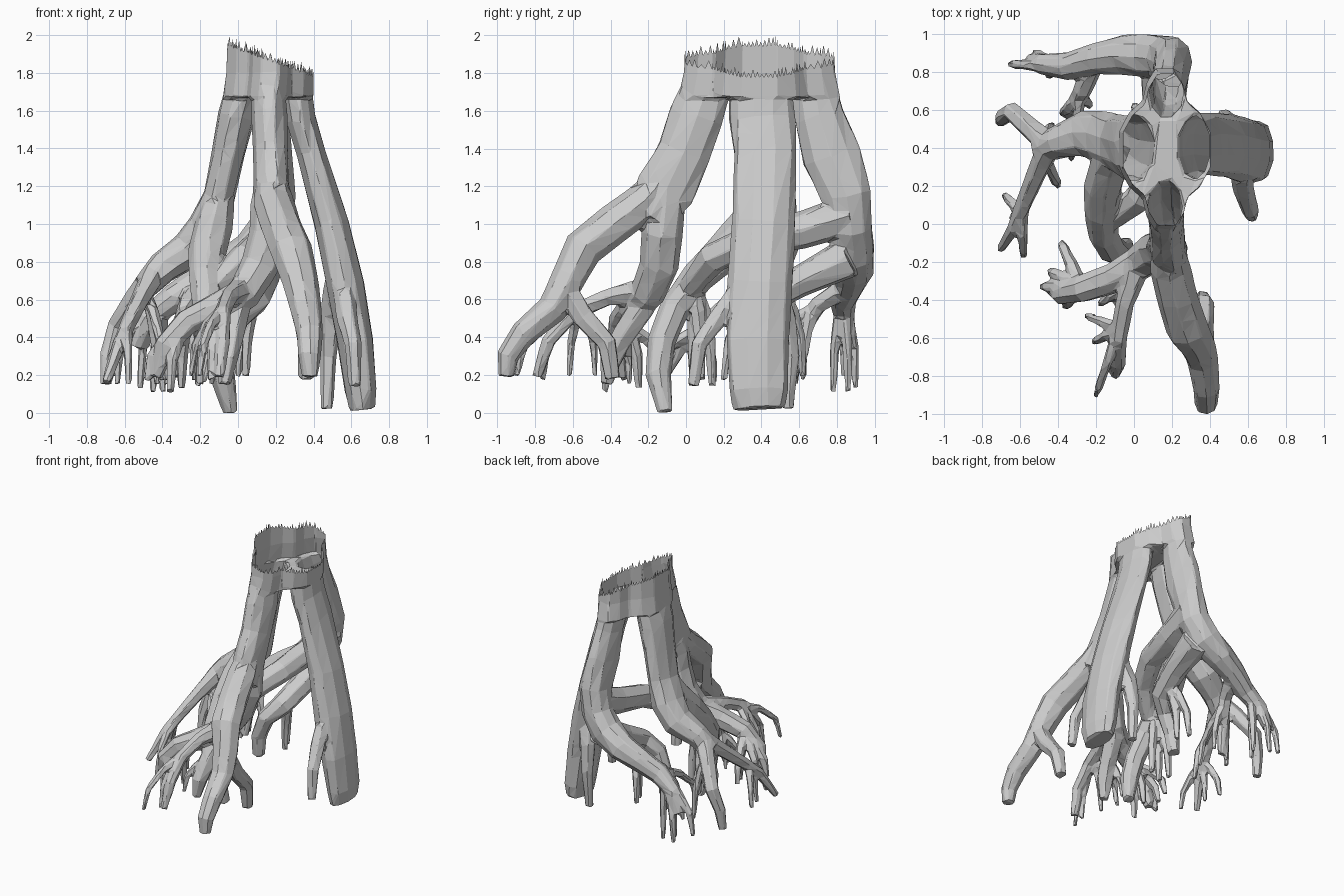
import bpy, bmesh, math, random
from mathutils import Vector

random.seed(4)
verts, faces = [], []          # closed volumes, fused into one shell at the end
X, Y = (1, 0, 0), (0, 1, 0)


def loft(rings):
    """Closed volume through equal-length rings of points."""
    o, n = len(verts), len(rings[0])
    for r in rings:
        verts.extend(r)
    for i in range(len(rings) - 1):
        for k in range(n):
            a, b = o + i * n + k, o + i * n + (k + 1) % n
            faces.append((a, b, b + n, a + n))
    e = o + (len(rings) - 1) * n
    faces.append(tuple(range(o, o + n)))
    faces.append(tuple(range(e, e + n)))


def root(pts, sides=7, ref=X):
    """Faceted tube along points (x, y, z, radius[, depth ratio])."""
    P = [Vector(p[:3]) for p in pts]
    u, rings = Vector(ref), []
    for i, p in enumerate(pts):
        t = (P[min(i + 1, len(P) - 1)] - P[max(i - 1, 0)]).normalized()
        u = (u - t * u.dot(t)).normalized()
        v = t.cross(u)
        ratio = p[4] if len(p) > 4 else 1
        ring = []
        for k in range(sides):
            a = 2 * math.pi * k / sides
            r = p[3] * random.uniform(0.98, 1.11)
            ring.append(P[i] + u * r * math.cos(a) + v * r * ratio * math.sin(a))
        rings.append(ring)
    loft(rings)


def fork(start, r, ends):
    """Thin rootlets that arch outward from one point and then hang down."""
    s = Vector(start)
    for e in map(Vector, ends):
        d = e - s
        root([(*s, r), (s.x + d.x * .5, s.y + d.y * .5, s.z + d.z * .22, r * .88),
              (s.x + d.x * .88, s.y + d.y * .88, s.z + d.z * .55, r * .75), (*e, r * .5)], 5)


# Trunk: four-lobed section
CX, CY = .17, .39
q = [(.225, .09), (.175, .18), (.11, .235), (.09, .32), (.045, .39)]
sec = q + [(-x, y) for x, y in q[::-1]] + [(-x, -y) for x, y in q] + [(x, -y) for x, y in q[::-1]]
loft([[Vector((CX + x * s - d, CY + y * t, z)) for x, y in sec]
      for z, s, t, d in ((2.1, .98, .98, 0), (1.8, 1.03, 1.03, 0), (1.67, 1.06, 1.1, .01))])

# Right leg: broad straight prop reaching the ground, with two side props
root([(.31, .4, 1.74, .16, .5), (.335, .41, 1.56, .165, .48), (.385, .42, 1.38, .165, .45),
      (.495, .41, 1.0, .165, .53), (.565, .39, .68, .17, .6), (.62, .38, .38, .165, .58),
      (.65, .385, .12, .155, .54), (.66, .39, .02, .135, .5)], 10, Y)
root([(.53, .46, .68, .07), (.49, .53, .5, .06), (.475, .56, .3, .047), (.47, .54, .02, .033)], 6)
root([(.56, .28, .65, .06), (.58, .17, .5, .055), (.61, .07, .36, .045), (.62, .04, .14, .033)], 6)

# Front leg
root([(.16, .11, 1.74, .085, 1.5), (.165, .06, 1.57, .088, 1.65), (.17, -.01, 1.38, .085, 1.65),
      (.18, -.11, 1.18, .09, 1.7), (.2, -.2, 1.03, .08, 1.5)], 10)
# Forward root and its prop
root([(.17, -.08, 1.28, .07), (.19, -.23, 1.11, .1), (.23, -.38, 1.0, .105), (.28, -.55, .87, .105),
      (.33, -.63, .7, .09), (.36, -.71, .55, .078), (.38, -.86, .42, .07), (.38, -.945, .3, .058),
      (.38, -.955, .19, .042)], 8)
root([(.35, -.62, .62, .065), (.36, -.54, .5, .06), (.37, -.42, .37, .055), (.36, -.39, .18, .043)], 6)
# Inward root with strut, prop and rootlets
root([(.17, -.03, 1.32, .07), (.175, -.11, 1.1, .1), (.17, -.13, .95, .105), (.12, -.14, .78, .1),
      (.03, -.2, .63, .09), (-.1, -.28, .56, .08), (-.27, -.34, .48, .07), (-.38, -.36, .36, .06),
      (-.43, -.34, .19, .033)], 8)
root([(.02, -.2, .65, .075), (-.05, -.42, .61, .05), (-.08, -.6, .53, .045), (-.08, -.73, .38, .038),
      (-.1, -.79, .19, .028)], 6)
root([(.0, -.22, .58, .075), (-.04, -.34, .4, .065), (-.06, -.4, .28, .06), (-.07, -.42, .15, .033)], 6)
fork((-.08, -.55, .55), .032, [(-.21, -.62, .19), (-.25, -.48, .19), (-.2, -.9, .19), (-.15, -.76, .17)])
fork((-.28, -.33, .46), .042, [(-.38, -.1, .17), (-.36, -.43, .11), (-.48, -.33, .17),
                               (-.3, -.25, .13), (-.44, -.25, .19)])
fork((-.05, -.33, .42), .032, [(-.14, -.3, .15), (-.18, -.42, .16)])

# Left leg and its spreading root
root([(.03, .4, 1.74, .165, .55), (-.01, .4, 1.57, .17, .55), (-.05, .41, 1.38, .16, .53),
      (-.1, .43, 1.15, .14, .6), (-.16, .46, .98, .135, .8), (-.26, .47, .86, .115, .9),
      (-.4, .43, .77, .085), (-.49, .39, .67, .07)], 9, Y)
root([(-.44, .41, .74, .07), (-.54, .5, .62, .058), (-.64, .59, .46, .052), (-.69, .56, .3, .042),
      (-.7, .54, .15, .033)], 6)
root([(-.45, .4, .73, .065), (-.52, .25, .6, .052), (-.58, .1, .47, .045), (-.63, -.02, .36, .038),
      (-.7, -.13, .16, .025)], 6)
fork((-.59, .06, .44), .034, [(-.58, -.17, .15), (-.68, .15, .16), (-.64, .03, .15)])
fork((-.5, .43, .65), .037, [(-.4, .2, .17), (-.43, .52, .15)])
# Grounded root
root([(-.09, .42, 1.2, .07), (-.13, .33, 1.0, .1), (-.16, .2, .85, .1), (-.17, .06, .72, .085),
      (-.16, -.06, .56, .078), (-.12, -.13, .38, .07), (-.08, -.15, .2, .067), (-.04, -.11, 0, .04)], 8)
fork((-.16, .05, .64), .045, [(-.21, .14, .14), (-.2, .04, .15), (-.1, .08, .17)])

# Back leg: bends at the knee and sweeps to the left
root([(.165, .67, 1.74, .085, 1.4), (.18, .71, 1.57, .088, 1.5), (.19, .77, 1.36, .092, 1.7),
      (.2, .85, 1.15, .1, 1.3), (.17, .875, .98, .112), (.08, .885, .85, .113), (-.06, .89, .76, .102),
      (-.2, .87, .69, .085), (-.35, .83, .6, .07), (-.48, .84, .5, .055), (-.54, .86, .35, .037)], 10)
fork((-.4, .83, .57), .037, [(-.65, .84, .19), (-.52, .9, .13), (-.45, .78, .11), (-.4, .86, .11)])
# Upper strut, lower root and forward root off the knee
root([(.19, .88, 1.05, .11), (.17, .62, .97, .095), (.13, .35, .91, .085), (.03, .14, .82, .08),
      (-.12, .02, .67, .06)], 7)
root([(.14, .86, .82, .11), (.13, .62, .7, .085), (.09, .42, .6, .075), (.0, .35, .5, .065),
      (-.06, .35, .35, .055), (-.07, .36, .19, .047)], 7)
root([(-.22, .84, .66, .06), (-.27, .7, .57, .05), (-.32, .61, .42, .042), (-.34, .57, .19, .028)], 6)
fork((-.28, .68, .55), .034, [(-.23, .62, .17), (-.38, .58, .15), (-.33, .34, .19)])
fork((.1, .5, .64), .042, [(.0, .62, .19), (.04, .53, .19)])

# Fuse everything into one low-poly shell
me = bpy.data.meshes.new("root_system")
me.from_pydata(verts, [], faces)
ob = bpy.data.objects.new("root_system", me)
bpy.context.collection.objects.link(ob)
mod = ob.modifiers.new("fuse", 'REMESH')
mod.mode, mod.voxel_size = 'VOXEL', .011
mod = ob.modifiers.new("blend", 'SMOOTH')
mod.factor, mod.iterations = .5, 5
mod = ob.modifiers.new("facet", 'DECIMATE')
count = len(ob.evaluated_get(bpy.context.evaluated_depsgraph_get()).data.polygons)
ev_ratio = 3000 / max(count * 1.0, 3000)
mod.ratio = ev_ratio
bpy.context.view_layer.update()
fused = bpy.data.meshes.new_from_object(ob.evaluated_get(bpy.context.evaluated_depsgraph_get()))
ob.modifiers.clear()

# Cut the trunk open on a slant and add the splintered rim
bm = bmesh.new()
bm.from_mesh(fused)
bmesh.ops.bisect_plane(bm, geom=bm.verts[:] + bm.edges[:] + bm.faces[:], plane_co=(-.05, .39, 1.94),
                       plane_no=(.36, 0, 1), clear_outer=True)
for _ in range(4):
    long = [e for e in bm.edges if e.is_boundary and e.calc_length() > .04]
    if long:
        bmesh.ops.subdivide_edges(bm, edges=long, cuts=1)
for e in [e for e in bm.edges if e.is_boundary]:
    a, b = e.verts
    tip = bm.verts.new((a.co + b.co) / 2 + Vector((0, 0, random.uniform(.015, .06))))
    bm.faces.new((a, b, tip))
for v in bm.verts:
    v.co.z = max(v.co.z, 0)
bmesh.ops.recalc_face_normals(bm, faces=bm.faces[:])
for f in bm.faces:
    f.smooth = False
bm.to_mesh(me)
bm.free()
